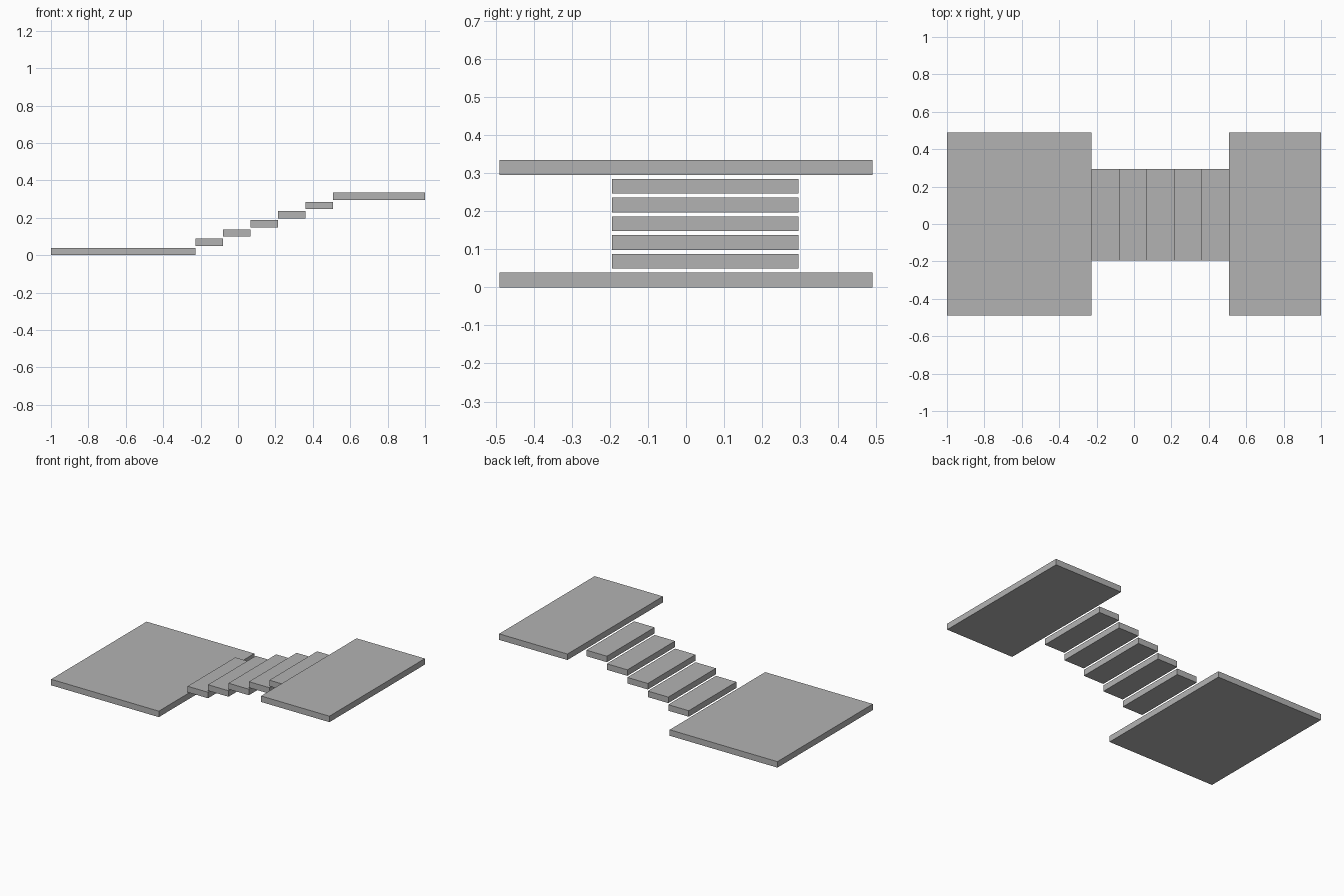
import bpy

default = bpy.data.objects.get("Cube")
if default:
    bpy.data.objects.remove(default, do_unlink=True)

GREY = (0.45, 0.45, 0.45, 1.0)
mat = bpy.data.materials.new("plain grey")
mat.use_nodes = True
mat.diffuse_color = GREY
mat.node_tree.nodes["Principled BSDF"].inputs["Base Color"].default_value = GREY

THICK = 0.039   # slab thickness
RISE = 0.0492   # height gained per step
TREAD = 0.147   # depth of one step
STAIR_START = -0.226


def slab(name, x0, x1, y0, y1, z0):
    """Flat box given by its extents and underside height."""
    bpy.ops.mesh.primitive_cube_add(
        size=1, location=((x0 + x1) / 2, (y0 + y1) / 2, z0 + THICK / 2))
    obj = bpy.context.object
    obj.name = name
    obj.scale = (x1 - x0, y1 - y0, THICK)
    bpy.ops.object.transform_apply(location=False, rotation=False, scale=True)
    obj.data.materials.append(mat)
    return obj


# Lower landing
slab("lower_landing", -1, STAIR_START, -0.49, 0.49, 0)

# Floating steps, set slightly towards the back
STEPS = 5
for i in range(STEPS):
    x = STAIR_START + i * TREAD
    slab(f"step_{i + 1}", x, x + TREAD, -0.195, 0.295, (i + 1) * RISE)

# Upper landing
slab("upper_landing", STAIR_START + STEPS * TREAD, 1, -0.49, 0.49, (STEPS + 1) * RISE)
